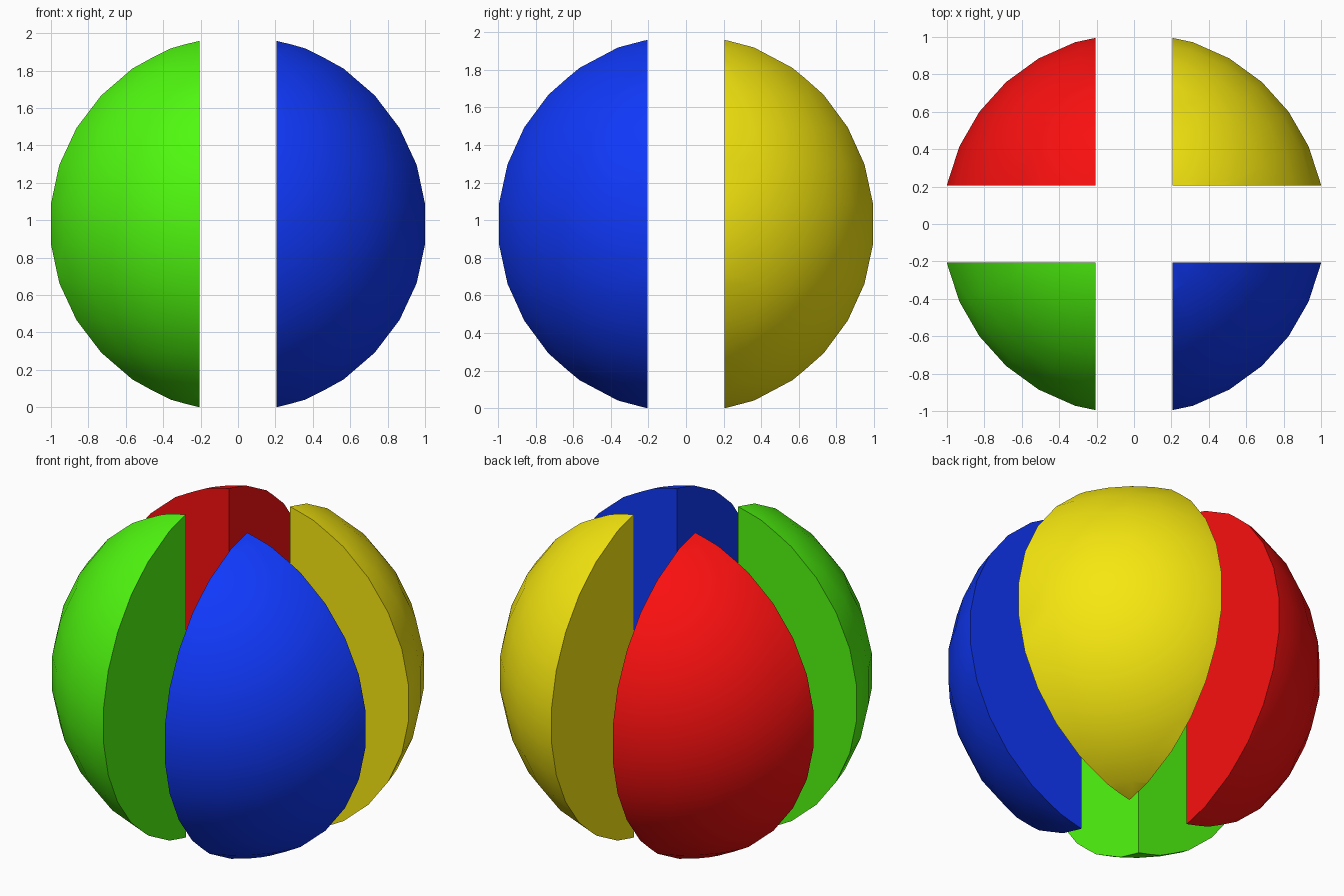
import bpy, bmesh
from math import sin, cos, pi, radians
from mathutils import Vector

if "Cube" in bpy.data.objects:
    bpy.data.objects.remove(bpy.data.objects["Cube"])

R = 1.0272          # sphere radius
GAP = 0.2 * R       # half width of the crossed slots
SEGMENTS, RINGS = 30, 15


def sphere():
    """Spin a half-circle profile, first segment on +x, poles on z."""
    bm = bmesh.new()
    pts = [bm.verts.new((R * sin(pi * i / RINGS), 0, R * cos(pi * i / RINGS)))
           for i in range(RINGS + 1)]
    edges = [bm.edges.new(p) for p in zip(pts, pts[1:])]
    bmesh.ops.spin(bm, geom=pts + edges, cent=(0, 0, 0), axis=(0, 0, 1),
                   angle=2 * pi, steps=SEGMENTS)
    bmesh.ops.remove_doubles(bm, verts=bm.verts[:], dist=1e-4)
    bmesh.ops.dissolve_degenerate(bm, edges=bm.edges[:], dist=1e-5)
    return bm


def quarter(name, sx, sy, color):
    bm = sphere()
    # cut along both slot walls and cap each cut flat
    for n in (Vector((sx, 0, 0)), Vector((0, sy, 0))):
        bmesh.ops.bisect_plane(bm, geom=bm.verts[:] + bm.edges[:] + bm.faces[:],
                               plane_co=n * GAP, plane_no=n, clear_inner=True)
        bmesh.ops.holes_fill(bm, edges=[e for e in bm.edges if e.is_boundary])
    bmesh.ops.recalc_face_normals(bm, faces=bm.faces[:])
    # rest the wedge on the ground
    low = min(v.co.z for v in bm.verts)
    bmesh.ops.translate(bm, verts=bm.verts[:], vec=(0, 0, -low))
    mesh = bpy.data.meshes.new(name)
    bm.to_mesh(mesh)
    bm.free()
    obj = bpy.data.objects.new(name, mesh)
    bpy.context.collection.objects.link(obj)
    mat = bpy.data.materials.new(name + "_color")
    mat.diffuse_color = (*color, 1)
    mat.use_nodes = True
    mat.node_tree.nodes["Principled BSDF"].inputs["Base Color"].default_value = mat.diffuse_color
    mesh.materials.append(mat)
    bpy.ops.object.select_all(action='DESELECT')
    obj.select_set(True)
    bpy.context.view_layer.objects.active = obj
    bpy.ops.object.shade_smooth_by_angle(angle=radians(30))


# four coloured sphere wedges
quarter("front_left_wedge", -1, -1, (0.08, 0.95, 0.005))
quarter("front_right_wedge", 1, -1, (0.005, 0.04, 0.95))
quarter("back_left_wedge", -1, 1, (0.95, 0.005, 0.005))
quarter("back_right_wedge", 1, 1, (0.92, 0.80, 0.005))
